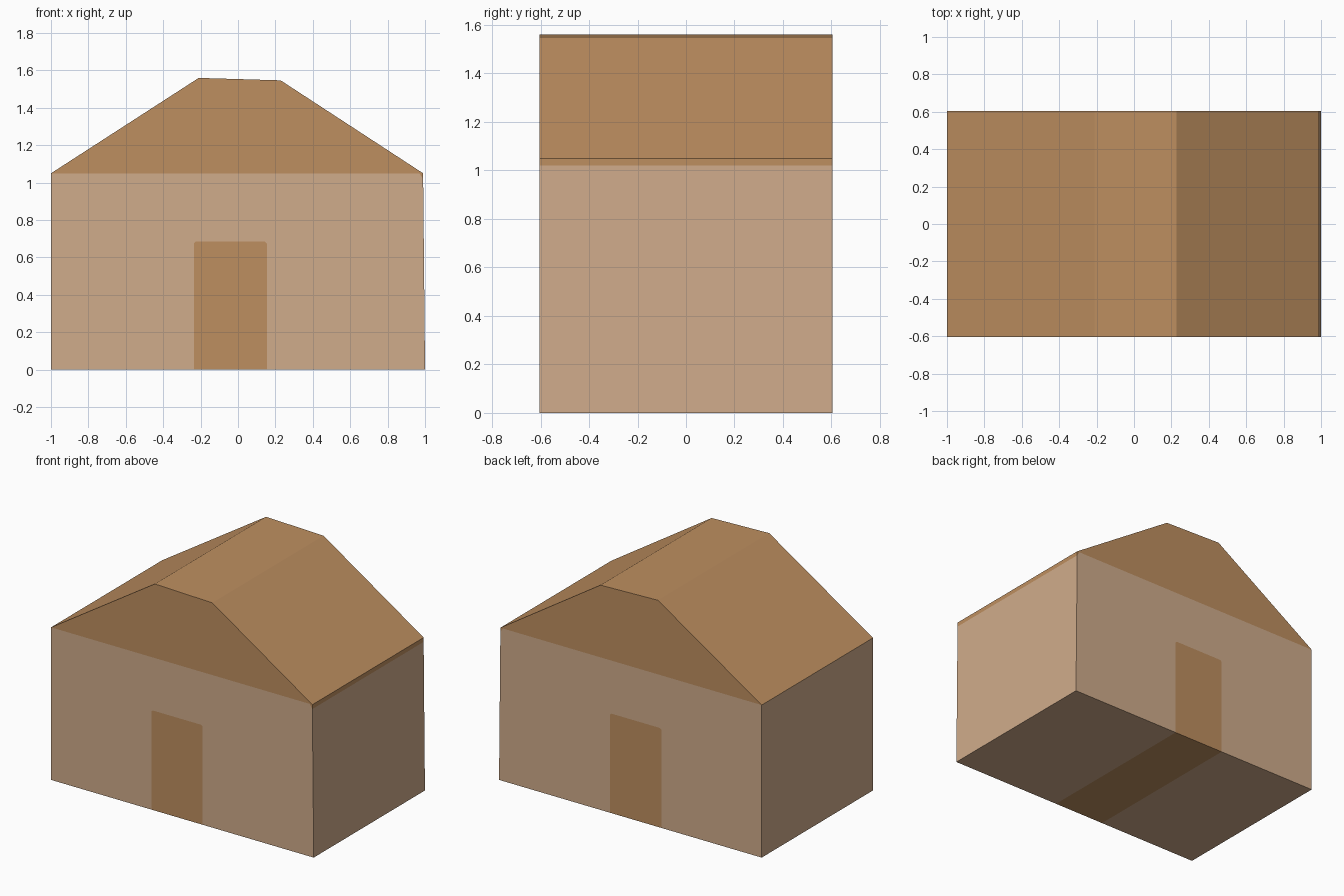
import bpy
import bmesh

if "Cube" in bpy.data.objects:
    bpy.data.objects.remove(bpy.data.objects["Cube"])


def make_material(name, rgb):
    linear = [((c / 255 + 0.055) / 1.055) ** 2.4 for c in rgb]
    mat = bpy.data.materials.new(name)
    mat.diffuse_color = (*linear, 1.0)
    mat.use_nodes = True
    mat.node_tree.nodes["Principled BSDF"].inputs["Base Color"].default_value = mat.diffuse_color
    return mat


HALF_DEPTH = 0.605

# Front profile points (x, z)
points = [
    (-1.0, 0.0), (-0.236, 0.0), (-0.236, 0.675), (-0.226, 0.685),
    (0.144, 0.685), (0.154, 0.675), (0.154, 0.0), (1.0, 0.0),
    (0.99, 1.02), (0.97, 1.05), (-1.0, 1.05),
    (0.99, 1.05), (0.228, 1.547), (-0.21, 1.56),
]

# Coloured regions of the profile: walls, door, roof
regions = [
    (0, [0, 1, 2, 3, 4, 5, 6, 7, 8, 9, 10]),
    (1, [1, 6, 5, 4, 3, 2]),
    (1, [10, 9, 8, 11, 12, 13]),
]

bm = bmesh.new()
front = [bm.verts.new((x, -HALF_DEPTH, z)) for x, z in points]
back = [bm.verts.new((x, HALF_DEPTH, z)) for x, z in points]


def add_face(verts, mat):
    bm.faces.new(verts).material_index = mat


def edges_of(loop):
    return list(zip(loop, loop[1:] + loop[:1]))


all_edges = {e for _, loop in regions for e in edges_of(loop)}

for mat, loop in regions:
    # Gable ends
    add_face([front[i] for i in loop], mat)
    add_face([back[i] for i in reversed(loop)], mat)
    # Outer sides, only where no other region adjoins
    for a, b in edges_of(loop):
        if (b, a) not in all_edges:
            add_face([front[b], front[a], back[a], back[b]], mat)

mesh = bpy.data.meshes.new("house")
bm.to_mesh(mesh)
bm.free()
mesh.materials.append(make_material("light tan wall", (208, 172, 139)))
mesh.materials.append(make_material("brown roof and door", (190, 143, 96)))
house = bpy.data.objects.new("house", mesh)
bpy.context.collection.objects.link(house)
